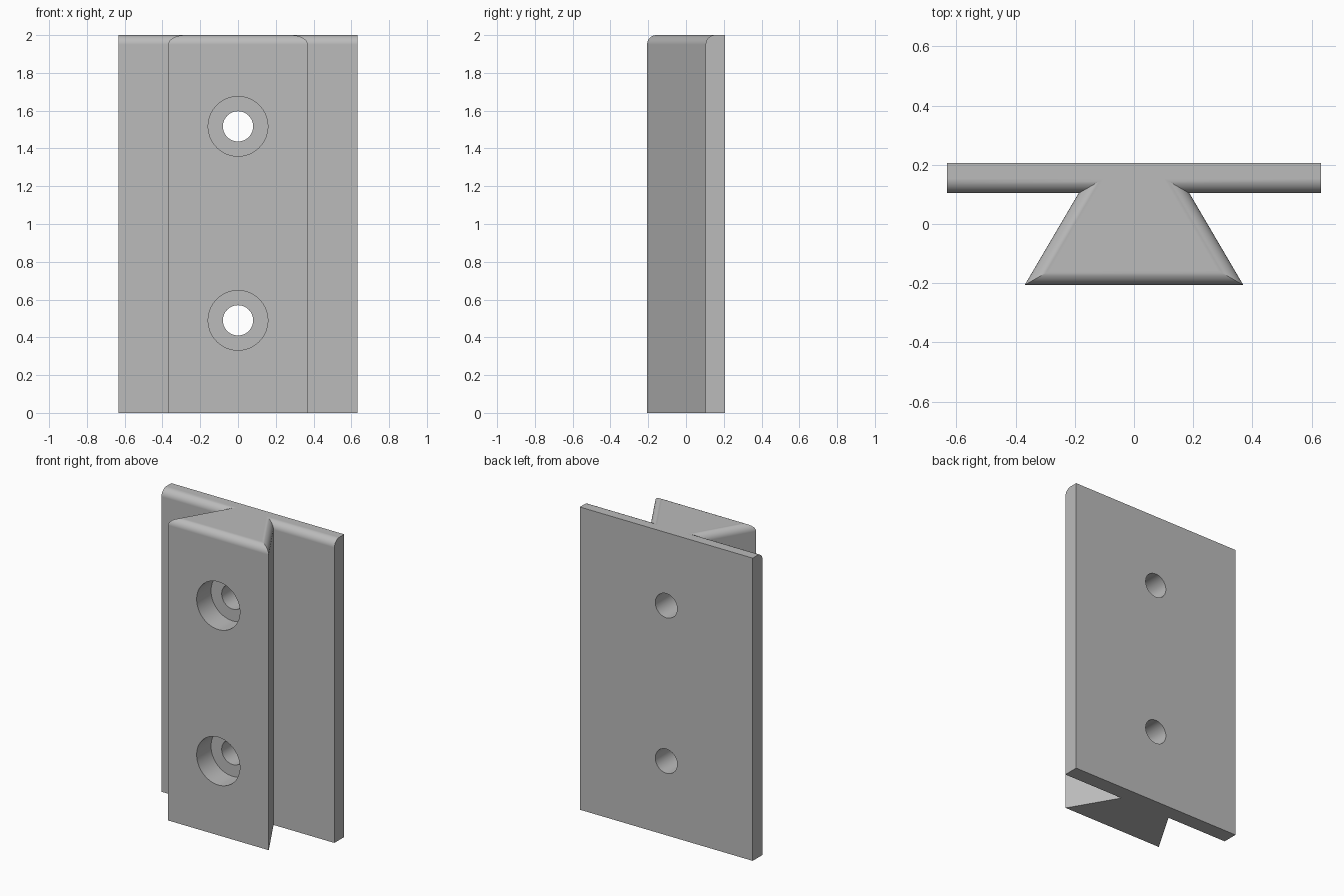
import bpy
import bmesh
from math import radians
from mathutils import Matrix

cube = bpy.data.objects.get("Cube")
if cube:
    bpy.data.objects.remove(cube, do_unlink=True)

HEIGHT, ROUND = 2.0, 0.05
FRONT, STEP, BACK = -0.206, 0.104, 0.206

grey = bpy.data.materials.new("plain grey")
grey.use_nodes = True
colour = (0.5, 0.5, 0.5, 1)
grey.diffuse_color = colour
grey.node_tree.nodes["Principled BSDF"].inputs["Base Color"].default_value = colour


def make_object(name, bm):
    bmesh.ops.recalc_face_normals(bm, faces=bm.faces[:])
    mesh = bpy.data.meshes.new(name)
    bm.to_mesh(mesh)
    bm.free()
    obj = bpy.data.objects.new(name, mesh)
    mesh.materials.append(grey)
    bpy.context.collection.objects.link(obj)
    return obj


# Plate with dovetail rail: mirrored outline, extruded upwards
half = [(0.632, BACK), (0.632, STEP), (0.187, STEP), (0.369, FRONT)]
outline = half + [(-x, y) for x, y in reversed(half)]
bm = bmesh.new()
base = bm.faces.new([bm.verts.new((x, y, 0)) for x, y in outline])
top = bmesh.ops.extrude_face_region(bm, geom=[base], use_keep_orig=True)
bmesh.ops.translate(bm, vec=(0, 0, HEIGHT),
                    verts=[g for g in top["geom"] if isinstance(g, bmesh.types.BMVert)])
bmesh.ops.recalc_face_normals(bm, faces=bm.faces[:])


# Rounded lead-in along the top edges, except at the back and plate ends
def is_rounded(edge):
    a, b = (v.co for v in edge.verts)
    on_top = min(a.z, b.z) > HEIGHT - 0.01
    return on_top and max(a.y, b.y) < STEP + 0.01


bmesh.ops.bevel(bm, geom=[e for e in bm.edges if is_rounded(e)], offset=ROUND,
                offset_type='OFFSET', segments=8, profile=0.5, affect='EDGES')
body = make_object("dovetail_plate", bm)


# Counterbored screw holes
def drill(name, radius, y0, y1, z):
    bm = bmesh.new()
    place = Matrix.Translation((0, (y0 + y1) / 2, z)) @ Matrix.Rotation(radians(90), 4, 'X')
    bmesh.ops.create_cone(bm, cap_ends=True, segments=64, radius1=radius,
                          radius2=radius, depth=y1 - y0, matrix=place)
    cutter = make_object(name, bm)
    cutter.hide_render = True
    cut = body.modifiers.new(name, 'BOOLEAN')
    cut.operation, cut.solver, cut.object = 'DIFFERENCE', 'EXACT', cutter
    bpy.context.view_layer.objects.active = body
    bpy.ops.object.modifier_apply(modifier=name)
    bpy.data.objects.remove(cutter, do_unlink=True)


for z in (0.49, 1.517):
    drill("counterbore", 0.158, FRONT - 0.1, FRONT + 0.15, z)
    drill("screw_hole", 0.08, FRONT - 0.1, BACK + 0.1, z)

# Smooth curves, crisp corners
bpy.ops.object.select_all(action='DESELECT')
body.select_set(True)
bpy.context.view_layer.objects.active = body
bpy.ops.object.shade_smooth_by_angle(angle=radians(25))
weighted = body.modifiers.new("even_shading", 'WEIGHTED_NORMAL')
weighted.keep_sharp = True
